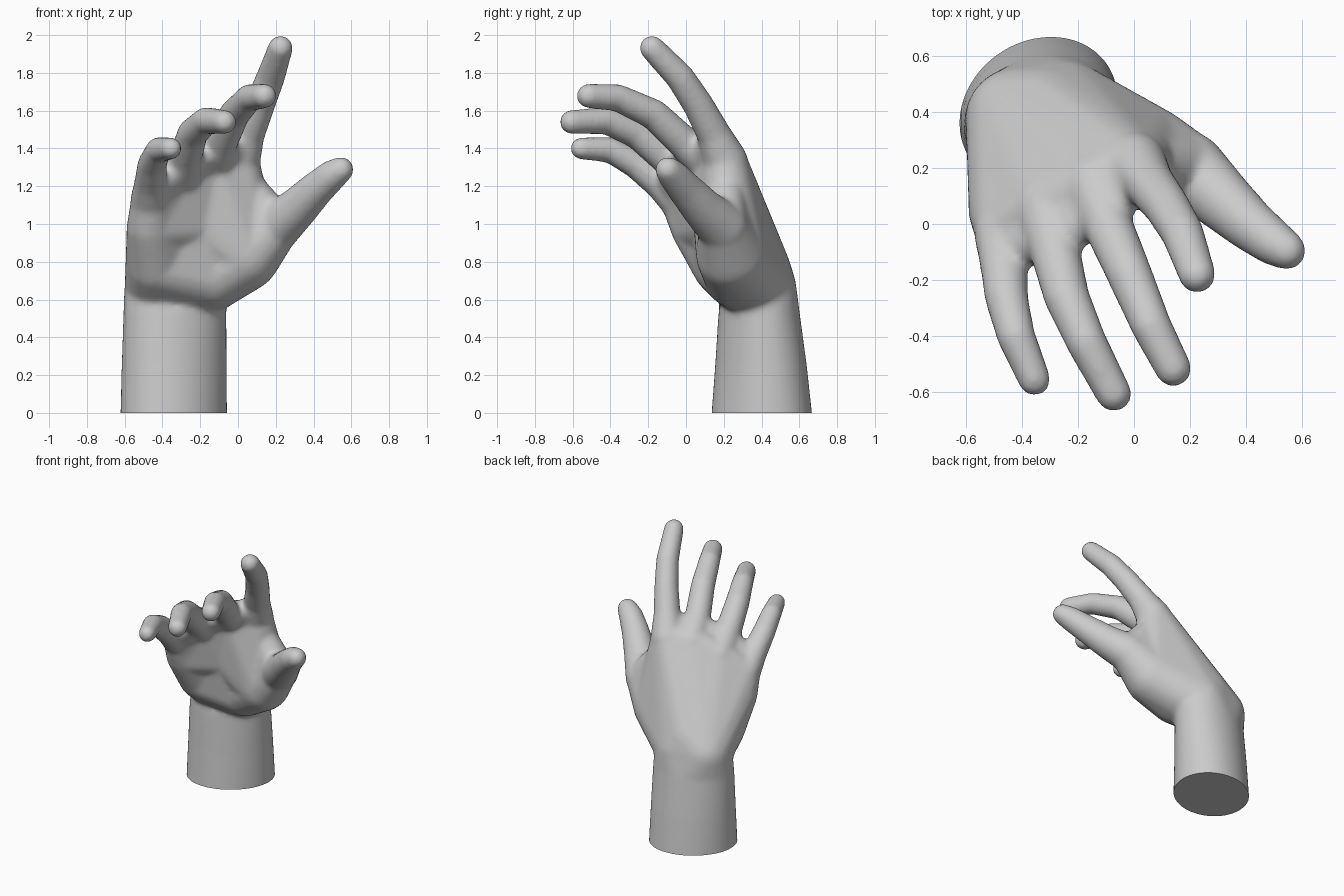
import bpy, bmesh, math
from mathutils import Vector, Matrix

if "Cube" in bpy.data.objects:
    bpy.data.objects.remove(bpy.data.objects["Cube"])

# unit ball points shared by every hull
ball = bmesh.new()
bmesh.ops.create_icosphere(ball, subdivisions=3, radius=1)
BALL = [v.co.copy() for v in ball.verts]
ball.free()

body = bmesh.new()


def add_hull(points):
    """Add the closed convex hull of a point cloud to the body."""
    bm = bmesh.new()
    for p in points:
        bm.verts.new(p)
    bmesh.ops.convex_hull(bm, input=bm.verts[:])
    bmesh.ops.delete(bm, geom=[v for v in bm.verts if not v.link_faces], context='VERTS')
    bmesh.ops.recalc_face_normals(bm, faces=bm.faces[:])
    tmp = bpy.data.meshes.new("tmp")
    bm.to_mesh(tmp)
    bm.free()
    body.from_mesh(tmp)
    bpy.data.meshes.remove(tmp)


def cloud(*spheres, grow=0.005):
    return [Vector(s[:3]) + p * (s[3] + grow) for s in spheres for p in BALL]


def blob(*spheres, grow=0.005):
    """Convex skin around spheres given as (x, y, z, radius)."""
    add_hull(cloud(*spheres, grow=grow))


def ring(cx, cy, z, rx, ry, n=48):
    """Slightly skewed ellipse, the cross-section of the forearm."""
    ts = [2 * math.pi * i / n for i in range(n)]
    return [Vector((cx + rx * math.cos(t), cy + ry * math.sin(t + 0.16), z)) for t in ts]


# finger joints from knuckle to tip
index = [(0.0, 0.21, 1.33, .11), (0.05, 0.15, 1.47, .082), (0.115, 0.065, 1.63, .073),
         (0.172, -0.03, 1.775, .068), (0.225, -0.18, 1.932, .058)]
middle = [(-0.14, 0.14, 1.31, .11), (-0.09, -0.01, 1.43, .08), (-0.02, -0.17, 1.58, .073),
          (0.06, -0.36, 1.668, .064), (0.14, -0.515, 1.678, .057)]
ring_f = [(-0.31, 0.06, 1.23, .11), (-0.275, -0.12, 1.365, .08), (-0.24, -0.26, 1.48, .073),
          (-0.17, -0.42, 1.547, .064), (-0.072, -0.605, 1.54, .056)]
little = [(-0.465, -0.03, 1.12, .098), (-0.465, -0.13, 1.21, .078), (-0.455, -0.26, 1.315, .069),
          (-0.42, -0.40, 1.392, .06), (-0.355, -0.555, 1.4, .05)]
thumb = [(0.195, 0.195, 0.98, .125), (0.31, 0.09, 1.08, .102), (0.41, 0.0, 1.18, .086),
         (0.495, -0.065, 1.255, .074), (0.545, -0.095, 1.288, .06)]
fingers = [index, middle, ring_f, little, thumb]
for f in fingers:
    for a, b in zip(f, f[1:]):
        blob(a, b, grow=0.009)

# forearm, run past the ground and trimmed later, flowing into the wrist
carpal_l = (-0.42, 0.375, 0.66, .177)
carpal_r = (-0.25, 0.398, 0.66, .183)
rings = [ring(-0.341, 0.403, -0.1, 0.284, 0.275), ring(-0.338, 0.397, 0.25, 0.278, 0.243),
         ring(-0.334, 0.387, 0.53, 0.273, 0.215)]
for a, b in zip(rings, rings[1:]):
    add_hull(a + b)
add_hull(rings[-1] + cloud(carpal_l, carpal_r))

# back of the palm, with a slight rise behind the wrist
rise = (-0.29, 0.375, 0.76, .175)
blob(carpal_r, carpal_l, rise, index[0], middle[0])
blob(carpal_r, carpal_l, rise, middle[0], ring_f[0])
blob(carpal_r, carpal_l, rise, ring_f[0], little[0])

# heel of the hand on the little finger side
heel_low = (-0.43, 0.19, 0.78, .152)
heel_high = (-0.464, 0.045, 0.98, .122)
blob(carpal_l, heel_low, heel_high, little[0])
blob(carpal_r, heel_low, heel_high, ring_f[0])

# ball of the thumb
ball_low = (-0.13, 0.27, 0.725, .17)
ball_mid = (0.035, 0.24, 0.83, .182)
blob(carpal_l, carpal_r, heel_low, ball_low)
blob(carpal_r, ball_low, ball_mid, thumb[0])
blob(carpal_r, ball_mid, index[0])

# flesh in the hollow of the palm
hollow = (-0.2, 0.18, 1.0, .135)
blob(hollow, heel_low, ball_low)
blob(hollow, heel_high, ring_f[0], middle[0])
blob(hollow, ball_mid, index[0], middle[0])

# skin between thumb and index finger
blob((0.02, 0.22, 1.24, .08), (0.11, 0.18, 1.09, .07), thumb[0], ball_mid)
blob((0.0, 0.22, 1.2, .1), (0.14, 0.22, 1.0, .1), carpal_r)

# pads and webs under the finger roots
for a, b in ((index, middle), (middle, ring_f), (ring_f, little)):
    pads = []
    for f in (a, b):
        p = Vector(f[0][:3]).lerp(Vector(f[1][:3]), 0.65)
        pads.append((*p, 0.07))
    blob(*pads, (*a[0][:3], .09), (*b[0][:3], .09))

# fuse everything into one smooth skin
src_mesh = bpy.data.meshes.new("hand_source")
body.to_mesh(src_mesh)
body.free()
src = bpy.data.objects.new("hand_source", src_mesh)
bpy.context.collection.objects.link(src)
rm = src.modifiers.new("fuse", 'REMESH')
rm.mode = 'VOXEL'
rm.voxel_size = 0.014
sm = src.modifiers.new("soften", 'SMOOTH')
sm.factor = 0.5
sm.iterations = 14
bpy.context.view_layer.update()
dg = bpy.context.evaluated_depsgraph_get()
skin = bpy.data.meshes.new_from_object(src.evaluated_get(dg))
bpy.data.objects.remove(src)

# trim the forearm flat on the ground and cap it
bm = bmesh.new()
bm.from_mesh(skin)
bmesh.ops.bisect_plane(bm, geom=bm.verts[:] + bm.edges[:] + bm.faces[:], dist=1e-5,
                       plane_co=(0, 0, 0), plane_no=(0, 0, 1), clear_inner=True)
bmesh.ops.holes_fill(bm, edges=[e for e in bm.edges if e.is_boundary], sides=0)
bmesh.ops.recalc_face_normals(bm, faces=bm.faces[:])
bm.to_mesh(skin)
bm.free()
skin.shade_smooth()
skin.set_sharp_from_angle(angle=math.radians(50))
hand = bpy.data.objects.new("hand", skin)
bpy.context.collection.objects.link(hand)

# fingernails
for name, f in zip(("index", "middle", "ring", "little", "thumb"), fingers):
    tip, prev = Vector(f[-1][:3]), Vector(f[-2][:3])
    r = f[-1][3]
    along = (tip - prev).normalized()
    hint = Vector((1, 0, -0.5)) if name == "thumb" else Vector((0.05, 0.6, 0.8))
    up = (hint - along * hint.dot(along)).normalized()
    side = up.cross(along)
    loc = tip + up * r * 0.8 - along * 0.012
    mat = Matrix((side, along, up)).transposed().to_4x4()
    mat = Matrix.Translation(loc) @ mat @ Matrix.Diagonal((r * 0.62, r * 0.75, r * 0.25, 1))
    nb = bmesh.new()
    bmesh.ops.create_uvsphere(nb, u_segments=24, v_segments=12, radius=1, matrix=mat)
    nm = bpy.data.meshes.new(name + "_nail")
    nb.to_mesh(nm)
    nb.free()
    nm.shade_smooth()
    bpy.context.collection.objects.link(bpy.data.objects.new(name + "_nail", nm))
